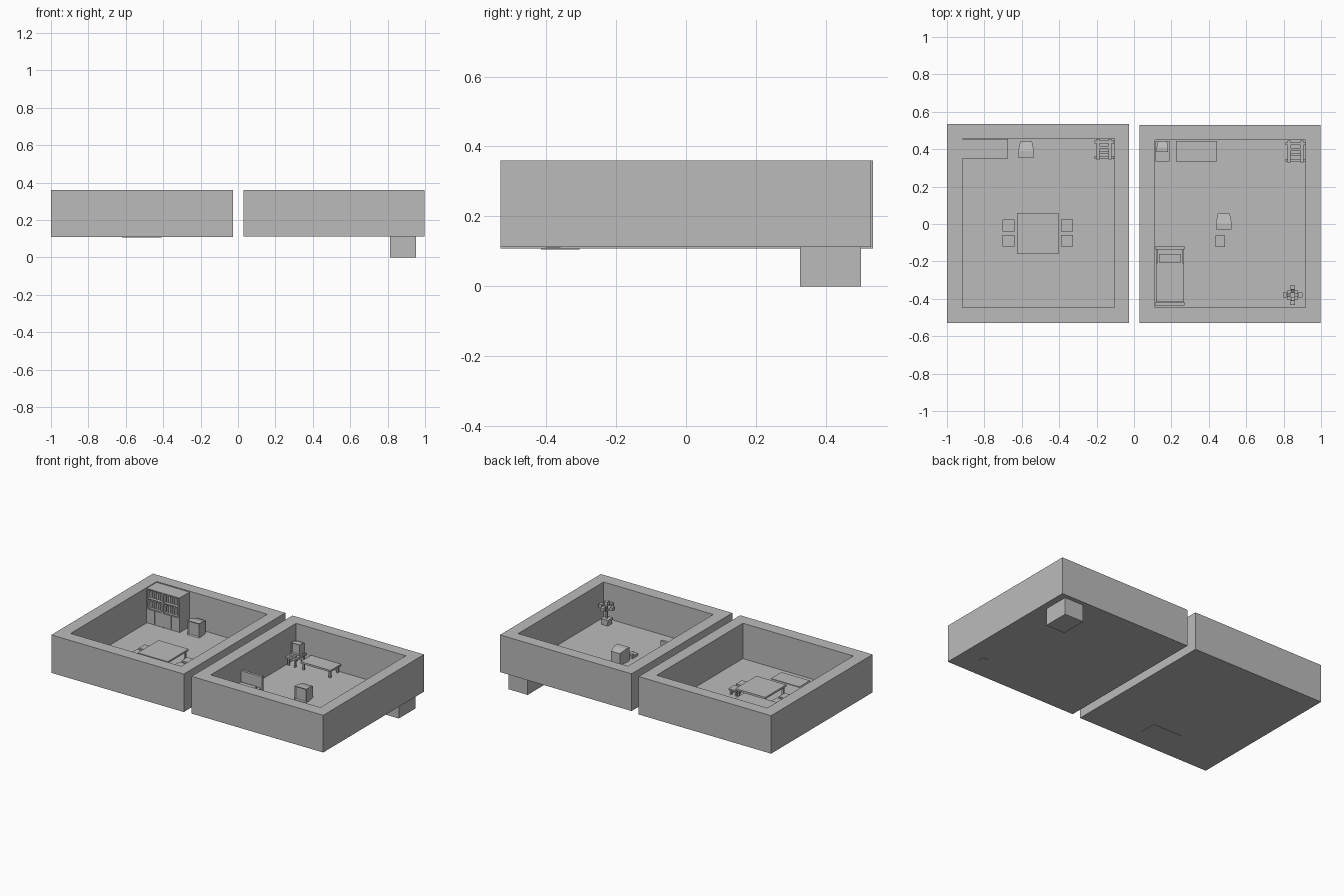
import bpy, bmesh, math
from mathutils import Vector, Matrix

if "Cube" in bpy.data.objects:
    bpy.data.objects.remove(bpy.data.objects["Cube"], do_unlink=True)

grey = bpy.data.materials.new("plain_grey")
grey.use_nodes = True
grey.diffuse_color = (0.5, 0.5, 0.5, 1)
grey.node_tree.nodes["Principled BSDF"].inputs["Base Color"].default_value = (0.5, 0.5, 0.5, 1)

FLOOR = 0.125


def finish(name, bm):
    mesh = bpy.data.meshes.new(name)
    bmesh.ops.recalc_face_normals(bm, faces=bm.faces)
    bm.to_mesh(mesh)
    bm.free()
    mesh.materials.append(grey)
    obj = bpy.data.objects.new(name, mesh)
    bpy.context.scene.collection.objects.link(obj)
    return obj


def add_box(bm, x, y, z, rot=None):
    """Box from (min, max) spans, optionally rotated about its centre."""
    spans = (x, y, z)
    centre = Vector([(a + b) / 2 for a, b in spans])
    size = Vector([b - a for a, b in spans])
    m = Matrix.Translation(centre) @ (rot or Matrix()) @ Matrix.Diagonal((*size, 1))
    return bmesh.ops.create_cube(bm, size=1, matrix=m)["verts"]


def boxes(name, *parts):
    bm = bmesh.new()
    for p in parts:
        add_box(bm, *p)
    return finish(name, bm)


def room(name, x, y, bottom, inner_x, inner_y):
    """Open tray: inset the top face and push it down to the floor."""
    bm = bmesh.new()
    add_box(bm, x, y, (bottom, 0.36))
    top = max(bm.faces, key=lambda f: f.calc_center_median().z)
    bmesh.ops.inset_region(bm, faces=[top], thickness=0.08)
    mid = top.calc_center_median()
    for v in top.verts:
        v.co.x = inner_x[v.co.x > mid.x]
        v.co.y = inner_y[v.co.y > mid.y]
    walls = bmesh.ops.extrude_discrete_faces(bm, faces=[top])["faces"]
    for v in walls[0].verts:
        v.co.z = FLOOR
    finish(name, bm)


def table(name, x, y, height, thick=0.012, leg=0.012):
    parts = [(x, y, (height - thick, height))]
    for lx in (x[0] + 0.008, x[1] - 0.008 - leg):
        for ly in (y[0] + 0.008, y[1] - 0.008 - leg):
            parts.append(((lx, lx + leg), (ly, ly + leg), (FLOOR - 0.005, height - thick)))
    boxes(name, *parts)


def television(name, cx, front, width, depth, bottom, height):
    """Box with a recessed screen at the front and a tapered back."""
    bm = bmesh.new()
    add_box(bm, (cx - width / 2, cx + width / 2), (front, front + depth * 0.4),
            (bottom, bottom + height))
    screen = min(bm.faces, key=lambda f: f.calc_center_median().y)
    back = max(bm.faces, key=lambda f: f.calc_center_median().y)
    bmesh.ops.inset_region(bm, faces=[screen], thickness=width * 0.1)
    bmesh.ops.translate(bm, verts=screen.verts, vec=(0, 0.006, 0))
    rear = bmesh.ops.extrude_discrete_faces(bm, faces=[back])["faces"][0]
    for v in rear.verts:
        v.co.x = cx + (v.co.x - cx) * 0.75
        v.co.z = bottom + (v.co.z - bottom) * 0.85
        v.co.y += depth * 0.6
    finish(name, bm)


def bookcase(name, x0, x1):
    """Open shelves of books above, double doors below."""
    y0, y1, top, t = 0.35, 0.455, 0.355, 0.006
    mid = (x0 + x1) / 2
    parts = [((x0, x0 + t), (y0, y1), (FLOOR, top)),
             ((x1 - t, x1), (y0, y1), (FLOOR, top)),
             ((x0, x1), (y1 - t, y1), (FLOOR, top)),
             ((x0, x1), (y0, y1), (top - t, top)),
             ((x0, x1), (y0 + 0.004, y1), (FLOOR, 0.225)),
             ((x0, x1), (y0, y1), (0.285, 0.285 + t)),
             ((x0 + t, mid - 0.001), (y0, y0 + 0.006), (FLOOR + t, 0.22)),
             ((mid + 0.001, x1 - t), (y0, y0 + 0.006), (FLOOR + t, 0.22))]
    for shelf in (0.225, 0.291):
        for i in range(6):
            bx = x0 + 0.012 + i * 0.016
            parts.append(((bx, bx + 0.013), (y0 + 0.02, y1 - 0.01),
                          (shelf, shelf + 0.04 + 0.005 * (i % 3))))
    boxes(name, *parts)


def ladder(name, x, y):
    """Two side rails with rungs between them."""
    w = 0.016
    parts = [((x[0] + 0.012, x[0] + 0.012 + w), y, (FLOOR, 0.16)),
             ((x[1] - 0.012 - w, x[1] - 0.012), y, (FLOOR, 0.16))]
    for i in range(4):
        ry = y[0] + (y[1] - y[0]) * (i + 0.12) / 4
        parts.append(((x[0] + (0 if i in (0, 3) else 0.015), x[1] - (0 if i in (0, 3) else 0.015)),
                      (ry, ry + 0.015), (FLOOR, 0.14 + i * 0.008)))
    boxes(name, *parts)


# Two open rooms and the block under one of them
room("living_room", (-1.0, -0.027), (-0.53, 0.535), 0.108, (-0.917, -0.105), (-0.447, 0.457))
room("bedroom", (0.03, 0.997), (-0.53, 0.528), 0.113, (0.112, 0.918), (-0.447, 0.45))
boxes("lower_block", ((0.813, 0.953), (0.326, 0.50), (0, 0.114)))

# Living room furniture
bookcase("left_bookcase", -0.917, -0.797)
bookcase("right_bookcase", -0.797, -0.675)
television("living_room_television", -0.577, 0.355, 0.085, 0.085, FLOOR, 0.095)
ladder("living_room_ladder", (-0.212, -0.108), (0.345, 0.455))
table("dining_table", (-0.625, -0.405), (-0.16, 0.06), 0.2)
for i, cx in enumerate((-0.671, -0.358)):
    for j, cy in enumerate((-0.008, -0.09)):
        table("stool_%d" % (i * 2 + j + 1), (cx - 0.031, cx + 0.031),
              (cy - 0.031, cy + 0.031), 0.165, 0.01, 0.01)
boxes("rug", ((-0.62, -0.41), (-0.415, -0.305), (0.106, 0.129)))

# Bedroom desk with computer, and work table
table("computer_desk", (0.115, 0.19), (0.335, 0.445), 0.185)
television("computer_monitor", 0.152, 0.385, 0.062, 0.06, 0.19, 0.07)
boxes("computer_base", ((0.122, 0.183), (0.385, 0.44), (0.185, 0.19)))
boxes("keyboard", ((0.13, 0.178), (0.35, 0.366), (0.185, 0.19)))
table("work_table", (0.225, 0.445), (0.335, 0.445), 0.18)

# Television with game console and controller cable
ladder("bedroom_ladder", (0.81, 0.917), (0.33, 0.447))
television("bedroom_television", 0.48, -0.03, 0.085, 0.085, FLOOR, 0.09)
boxes("game_console", ((0.437, 0.487), (-0.122, -0.062), (FLOOR, 0.14)),
      ((0.445, 0.479), (-0.09, -0.07), (0.14, 0.145)))
boxes("controller", ((0.45, 0.492), (-0.138, -0.130), (FLOOR, 0.131),
                     Matrix.Rotation(math.radians(-20), 4, "Z")))

# Bed
boxes("bed_frame", ((0.115, 0.27), (-0.135, -0.118), (FLOOR, 0.27)),
      ((0.115, 0.27), (-0.435, -0.418), (FLOOR, 0.2)),
      ((0.118, 0.267), (-0.42, -0.13), (0.135, 0.165)))
boxes("mattress", ((0.122, 0.263), (-0.415, -0.137), (0.165, 0.195)))
boxes("blanket", ((0.118, 0.267), (-0.412, -0.21), (0.16, 0.2)))
boxes("pillow", ((0.135, 0.25), (-0.205, -0.16), (0.195, 0.21)))

# Potted plant with four upswept leaves
px, py = 0.848, -0.38
boxes("plant_pot", ((px - 0.022, px + 0.022), (py - 0.022, py + 0.022), (0.111, 0.155)),
      ((px - 0.026, px + 0.026), (py - 0.026, py + 0.026), (0.15, 0.165)))
bm = bmesh.new()
add_box(bm, (px - 0.006, px + 0.006), (py - 0.006, py + 0.006), (0.165, 0.25))
for k in range(4):
    spin = Matrix.Translation((px, py, 0)) @ Matrix.Rotation(k * math.pi / 2, 4, "Z")
    arm = add_box(bm, (0, 0.04), (-0.009, 0.009), (0.222, 0.23),
                  Matrix.Rotation(math.radians(-35), 4, "Y"))
    tip = add_box(bm, (0.03, 0.052), (-0.014, 0.014), (0.23, 0.25))
    bmesh.ops.transform(bm, matrix=spin, verts=arm + tip)
add_box(bm, (px - 0.013, px + 0.013), (py - 0.013, py + 0.013), (0.25, 0.278))
finish("plant_leaves", bm)
